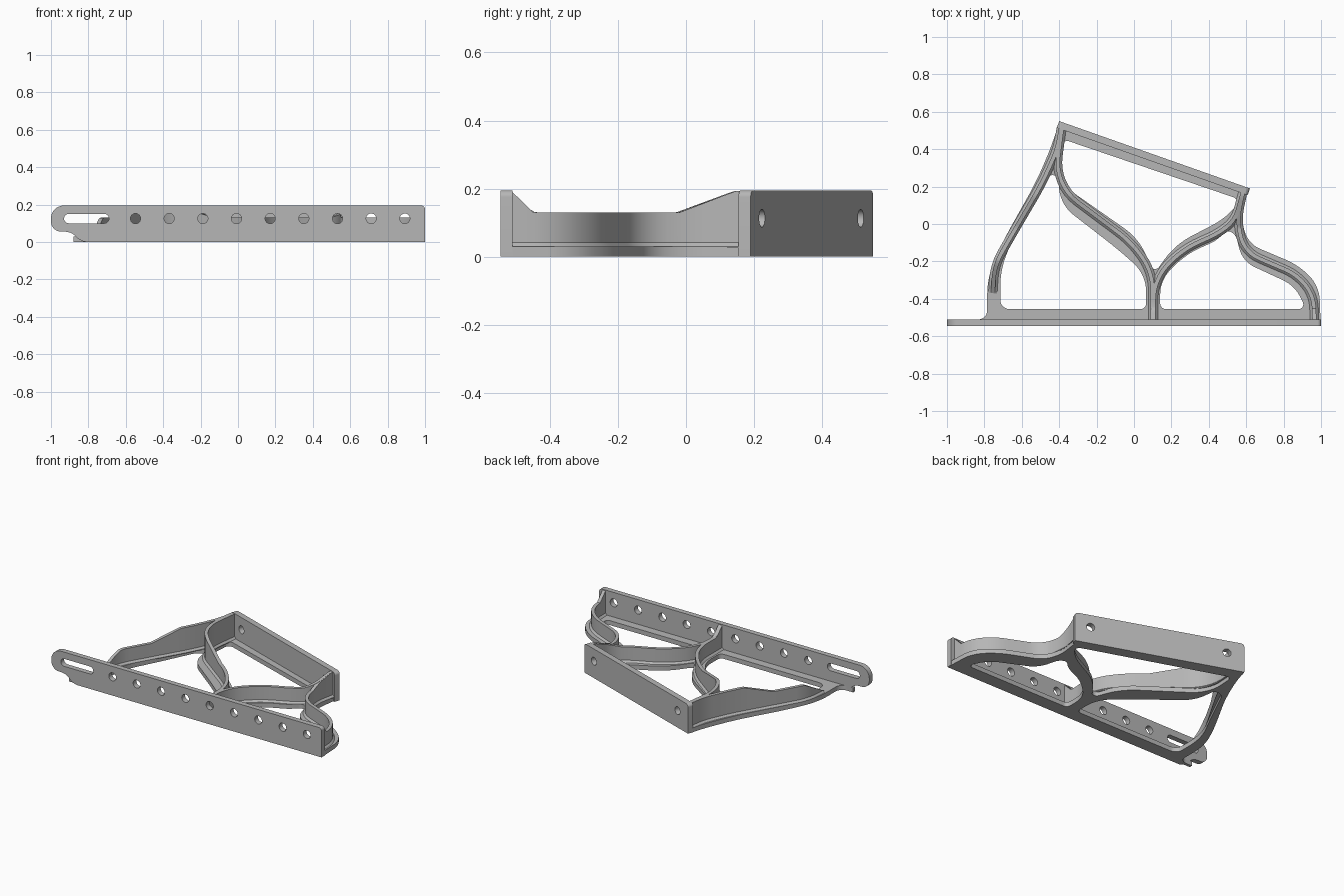
import bpy, bmesh, math
from mathutils import Vector, Matrix

if "Cube" in bpy.data.objects:
    bpy.data.objects.remove(bpy.data.objects["Cube"], do_unlink=True)

HEIGHT = 0.195       # plate height
FLOOR = 0.03         # thickness of the base web
FRONT, BACK_LEFT, BACK_RIGHT = -0.545, Vector((-0.4, 0.55)), Vector((0.62, 0.19))

grey = bpy.data.materials.new("satin grey")
grey.use_nodes = True
grey.diffuse_color = (0.47, 0.47, 0.47, 1)
grey.node_tree.nodes["Principled BSDF"].inputs["Base Color"].default_value = grey.diffuse_color


def rounded(points, closed=True, steps=8):
    """Turn a control polygon into a smooth outline; a third value limits the corner size."""
    verts = [Vector(p[:2]) for p in points]
    result = []
    for i, p in enumerate(points):
        here = verts[i]
        if not closed and i in (0, len(points) - 1):
            result.append(here)
            continue
        before, after = verts[i - 1] - here, verts[(i + 1) % len(verts)] - here
        limit = p[2] if len(p) > 2 else 1
        cut = min(before.length / 2, after.length / 2, limit)
        if cut < 0.001:
            result.append(here)
            continue
        a, b = here + before.normalized() * cut, here + after.normalized() * cut
        weight = max(math.sin(before.angle(after) / 2), 0.1)
        for s in range(steps + 1):
            t = s / steps
            wa, wh, wb = (1 - t) ** 2, 2 * t * (1 - t) * weight, t * t
            result.append((a * wa + here * wh + b * wb) / (wa + wh + wb))
    clean = [result[0]]
    for q in result[1:]:
        if (q - clean[-1]).length > 0.0005:
            clean.append(q)
    return clean


def circle(x, y, radius, sides=24):
    turn = math.tau / sides
    return [Vector((x + radius * math.cos(i * turn), y + radius * math.sin(i * turn)))
            for i in range(sides)]


def finish(name, mesh):
    mesh.materials.clear()
    mesh.materials.append(grey)
    obj = bpy.data.objects.new(name, mesh)
    bpy.context.collection.objects.link(obj)
    bpy.ops.object.select_all(action="DESELECT")
    obj.select_set(True)
    bpy.context.view_layer.objects.active = obj
    bpy.ops.object.shade_smooth_by_angle(angle=math.radians(35))
    return obj


def slab(name, loops, depth, matrix=Matrix()):
    """Extrude an outline with holes from local z = 0 to depth."""
    curve = bpy.data.curves.new(name + " outline", "CURVE")
    curve.dimensions, curve.fill_mode, curve.extrude = "2D", "BOTH", depth / 2
    for loop in loops:
        spline = curve.splines.new("POLY")
        spline.points.add(len(loop) - 1)
        for point, co in zip(spline.points, loop):
            point.co = (co.x, co.y, 0, 1)
        spline.use_cyclic_u = True
    helper = bpy.data.objects.new(name + " helper", curve)
    bpy.context.collection.objects.link(helper)
    graph = bpy.context.evaluated_depsgraph_get()
    mesh = bpy.data.meshes.new_from_object(helper.evaluated_get(graph))
    bpy.data.objects.remove(helper, do_unlink=True)
    bpy.data.curves.remove(curve)
    mesh.transform(matrix @ Matrix.Translation((0, 0, depth / 2)))
    bm = bmesh.new()
    bm.from_mesh(mesh)
    bmesh.ops.remove_doubles(bm, verts=bm.verts, dist=0.0001)
    bmesh.ops.recalc_face_normals(bm, faces=bm.faces)
    bm.to_mesh(mesh)
    bm.free()
    return finish(name, mesh)


def interpolate(y, profile):
    for (y0, z0), (y1, z1) in zip(profile, profile[1:]):
        if y <= y1:
            return z0 + (z1 - z0) * max(0, (y - y0) / (y1 - y0))
    return profile[-1][1]


def rib(name, points, profile, half=0.011, foot=0.012):
    """Loft an upright wall with a flared foot along a path."""
    path = rounded(points, closed=False)
    # Split long spans so the top edge follows the height profile
    fine = [path[0]]
    for a, b in zip(path, path[1:]):
        count = max(1, math.ceil((b - a).length / 0.02))
        fine += [a.lerp(b, (i + 1) / count) for i in range(count)]
    bm = bmesh.new()
    rings = []
    for i, p in enumerate(fine):
        along = (fine[min(i + 1, len(fine) - 1)] - fine[max(i - 1, 0)]).normalized()
        side = Vector((-along.y, along.x))
        top = interpolate(p.y, profile)
        low, mid = FLOOR - 0.005, min(FLOOR + foot, top - 0.002)
        section = [(-half - foot, low), (-half - foot, FLOOR), (-half, mid), (-half, top),
                   (half, top), (half, mid), (half + foot, FLOOR), (half + foot, low)]
        rings.append([bm.verts.new((*(p + side * u), z)) for u, z in section])
    for r0, r1 in zip(rings, rings[1:]):
        for k in range(len(r0)):
            n = (k + 1) % len(r0)
            bm.faces.new((r0[k], r0[n], r1[n], r1[k]))
    bm.faces.new(rings[0])
    bm.faces.new(rings[-1])
    bmesh.ops.recalc_face_normals(bm, faces=bm.faces)
    mesh = bpy.data.meshes.new(name)
    bm.to_mesh(mesh)
    bm.free()
    return finish(name, mesh)


# Base web: outer outline and three windows
web_outline = [(-0.4, 0.545, 0), (0.61, 0.19, 0), (0.595, 0.15, 0), (0.575, 0), (0.62, -0.11),
               (0.88, -0.22), (0.99, -0.33), (0.998, -0.53, 0), (-0.88, -0.53, 0),
               (-0.88, -0.51, 0), (-0.785, -0.51, 0.09), (-0.785, -0.28), (-0.7, -0.09),
               (-0.52, 0.23), (-0.44, 0.42)]
back_window = [(-0.385, 0.455, 0.04), (-0.4, 0.22), (0.03, -0.08), (0.105, -0.27, 0.05),
               (0.22, -0.11), (0.45, 0.01), (0.515, 0.06, 0.05), (0.57, 0.13, 0.04)]
left_window = [(-0.41, 0.27, 0.04), (-0.48, 0.25, 0.04), (-0.6, 0), (-0.715, -0.22),
               (-0.715, -0.455, 0.05), (0.065, -0.455, 0.03), (0.065, -0.27),
               (-0.08, -0.14), (-0.39, 0.1)]
right_window = [(0.14, -0.455, 0.03), (0.14, -0.3), (0.28, -0.16), (0.44, -0.09),
                (0.5, -0.03, 0.04), (0.545, -0.06, 0.04), (0.58, -0.2), (0.86, -0.33),
                (0.92, -0.455, 0.04)]
slab("base_web", [rounded(p) for p in (web_outline, back_window, left_window, right_window)], FLOOR)

# Front plate with slotted tongue and a row of holes
plate = [(-1, HEIGHT, 0.07), (-1, 0.055, 0.07), (-0.89, 0.055, 0.04), (-0.84, 0, 0.04),
         (1, 0, 0), (1, HEIGHT, 0.02)]
slot = [(-0.93, 0.1, 0.025), (-0.69, 0.1, 0.025), (-0.69, 0.15, 0.025), (-0.93, 0.15, 0.025)]
holes = [circle(-0.548 + 0.18 * i, 0.125, 0.027) for i in range(9)]
upright = Matrix.Rotation(math.pi / 2, 4, "X")
slab("front_plate", [rounded(plate), rounded(slot)] + holes, 0.035,
     Matrix.Translation((0, FRONT + 0.035, 0)) @ upright)

# Slanted back plate with two holes
span = BACK_RIGHT - BACK_LEFT
length = span.length
plate = [(0, 0, 0), (length, 0, 0), (length, HEIGHT, 0.02), (0, HEIGHT, 0.02)]
slab("back_plate", [rounded(plate), circle(0.11, 0.113, 0.026), circle(length - 0.1, 0.113, 0.026)],
     0.038, Matrix.Translation((*BACK_LEFT, 0)) @
     Matrix.Rotation(math.atan2(span.y, span.x), 4, "Z") @ upright)

# Curved stiffening ribs
saddle = [(-0.51, 0.19), (-0.45, 0.13), (-0.02, 0.13), (0.15, HEIGHT - 0.002)]
ramp = [(-0.37, FLOOR + 0.004), (-0.2, 0.13)] + saddle[2:]
rib("left_rib", [(-0.755, -0.37), (-0.745, -0.22), (-0.66, -0.07), (-0.49, 0.22),
                 (-0.41, 0.4), (-0.39, 0.515)], ramp)
rib("middle_rib", [(-0.385, 0.515), (-0.425, 0.21), (-0.01, -0.1), (0.1, -0.26),
                   (0.1, -0.53)], saddle)
rib("branch_rib", [(0.105, -0.53), (0.105, -0.3), (0.25, -0.14), (0.45, -0.05),
                   (0.54, 0.02), (0.585, 0.18)], saddle)
rib("right_rib", [(0.585, 0.18), (0.55, 0.02), (0.59, -0.15), (0.87, -0.27),
                  (0.96, -0.38), (0.965, -0.53)], saddle)
